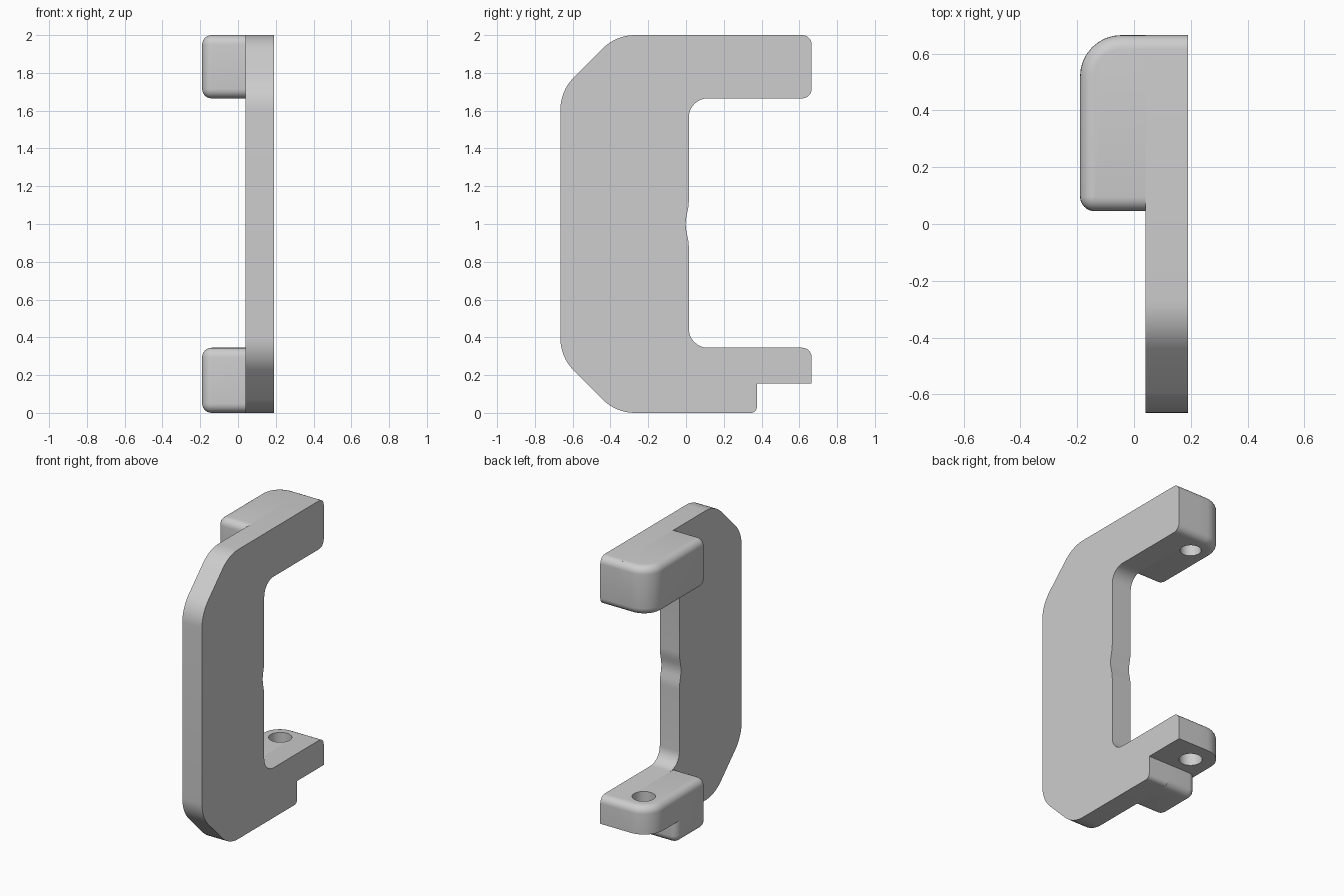
import bpy, bmesh, math
from mathutils import Vector

cube = bpy.data.objects.get("Cube")
if cube:
    bpy.data.objects.remove(cube)

GREY = (0.61, 0.61, 0.61, 1)
grey = bpy.data.materials.new("plain_grey")
grey.use_nodes = True
grey.diffuse_color = GREY
grey.node_tree.nodes["Principled BSDF"].inputs["Base Color"].default_value = GREY


def rounded(corners, steps=8):
    """Outline from (u, v, radius) corners, each replaced by a tangent arc."""
    out = []
    for i, (u, v, r) in enumerate(corners):
        p = Vector((u, v))
        if r <= 0:
            out.append(p)
            continue
        a = (Vector(corners[i - 1][:2]) - p).normalized()
        b = (Vector(corners[(i + 1) % len(corners)][:2]) - p).normalized()
        half = a.angle(b) / 2
        centre = p + (a + b).normalized() * (r / math.sin(half))
        start = (p + a * (r / math.tan(half)) - centre).normalized()
        end = (p + b * (r / math.tan(half)) - centre).normalized()
        out += [centre + start.slerp(end, k / steps).normalized() * r
                for k in range(steps + 1)]
    return out


def loft(name, rings):
    """Closed solid through rings that share a point count."""
    bm = bmesh.new()
    loops = [[bm.verts.new(p) for p in ring] for ring in rings]
    n = len(loops[0])
    for low, high in zip(loops, loops[1:]):
        for i in range(n):
            j = (i + 1) % n
            bm.faces.new((low[i], low[j], high[j], high[i]))
    bm.faces.new(loops[0][::-1])
    bm.faces.new(loops[-1])
    bmesh.ops.recalc_face_normals(bm, faces=bm.faces[:])
    mesh = bpy.data.meshes.new(name)
    bm.to_mesh(mesh)
    bm.free()
    mesh.materials.append(grey)
    obj = bpy.data.objects.new(name, mesh)
    bpy.context.collection.objects.link(obj)
    return obj


def finish(obj):
    bpy.ops.object.select_all(action="DESELECT")
    obj.select_set(True)
    bpy.context.view_layer.objects.active = obj
    bpy.ops.object.shade_smooth_by_angle()


LEFT, JOIN, RIGHT = -0.19, 0.04, 0.19
FRONT, BACK = 0.045, 0.665
FILLET = 0.05


def block(name, back, corner, z0, z1, soft_bottom, soft_top):
    """Mounting block, rounded everywhere except where it meets the plate."""
    def ring(inset, z):
        return [(p.x, p.y, z) for p in rounded([
            (JOIN, FRONT + inset, 0), (JOIN, back - inset, 0),
            (LEFT + inset, back - inset, corner - inset),
            (LEFT + inset, FRONT + inset, FILLET + 0.002 - inset)])]
    arc = [k * math.pi / 12 for k in range(7)]
    curve = [(FILLET * (1 - math.sin(a)), FILLET * (1 - math.cos(a))) for a in arc]
    bottom = [ring(i, z0 + h) for i, h in curve] if soft_bottom else [ring(0, z0)]
    top = [ring(i, z1 - h) for i, h in reversed(curve)] if soft_top else [ring(0, z1)]
    return loft(name, bottom + top)


def drill(obj, radius, z0, z1):
    """Vertical screw hole."""
    bpy.ops.mesh.primitive_cylinder_add(vertices=40, radius=radius, depth=z1 - z0,
                                        location=(-0.034, 0.51, (z0 + z1) / 2))
    cutter = bpy.context.object
    cutter.hide_render = True
    cutter.data.materials.append(grey)
    mod = obj.modifiers.new("hole", "BOOLEAN")
    mod.operation = "DIFFERENCE"
    mod.solver = "EXACT"
    mod.object = cutter
    bpy.context.view_layer.objects.active = obj
    bpy.ops.object.modifier_apply(modifier=mod.name)
    bpy.data.objects.remove(cutter)


# C-shaped side plate with a small bulge in the middle of the inner edge
profile = rounded([
    (-0.37, 0, 0.24), (0.375, 0, 0.03), (0.375, 0.155, 0), (BACK, 0.155, 0),
    (BACK, 0.345, FILLET), (0.015, 0.345, 0.1),
    (0.015, 0.9, 0.3), (-0.006, 1, 0.2), (0.015, 1.1, 0.3),
    (0.015, 1.665, 0.1), (BACK, 1.665, FILLET), (BACK, 2, FILLET),
    (-0.37, 2, 0.24), (-0.665, 1.705, 0.24), (-0.665, 0.295, 0.24)])
plate = loft("side_plate", [[(x, p.x, p.y) for p in profile] for x in (JOIN, RIGHT)])

# Mounting blocks, the lower one stepped beneath its ledge
upper = block("upper_block", BACK, 0.145, 1.665, 2, True, True)
ledge = block("lower_ledge", BACK, 0.145, 0.155, 0.345, False, True)
foot = block("lower_foot", 0.375, FILLET + 0.002, 0, 0.155, True, False)
drill(upper, 0.066, 1.6, 1.87)
drill(ledge, 0.073, 0.1, 0.4)

for part in (plate, upper, ledge, foot):
    finish(part)
